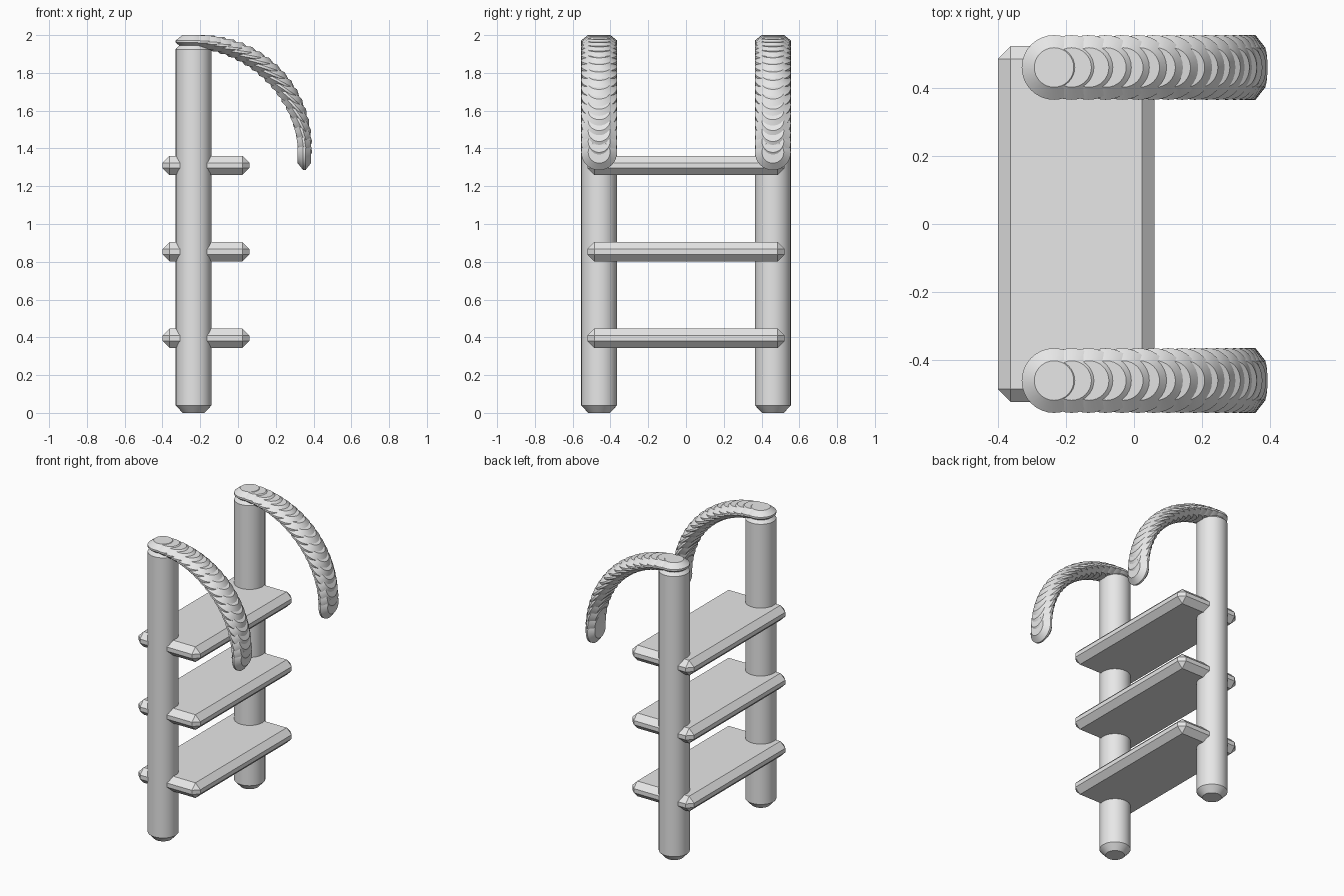
import bpy
import bmesh
from math import pi, sin, cos, radians
from mathutils import Matrix, Vector

if "Cube" in bpy.data.objects:
    bpy.data.objects.remove(bpy.data.objects["Cube"], do_unlink=True)

POST_X, POST_Y = -0.235, 0.46
RADIUS, CHAMFER = 0.095, 0.037
ARC_Z, ARC_RADIUS = 1.38, 0.586   # centre height and radius of the rail arc
DISC_STEPS = 18
TILT_LAG = radians(22)            # discs lie flatter than the arc halfway down

grey = bpy.data.materials.new("light_grey")
grey.use_nodes = True
color = (0.8, 0.8, 0.8, 1)
grey.diffuse_color = color
grey.node_tree.nodes["Principled BSDF"].inputs["Base Color"].default_value = color


def finish(name, bm):
    """Turn a bmesh into a smooth object with sharp chamfer edges."""
    bmesh.ops.recalc_face_normals(bm, faces=bm.faces)
    mesh = bpy.data.meshes.new(name)
    bm.to_mesh(mesh)
    bm.free()
    mesh.materials.append(grey)
    obj = bpy.data.objects.new(name, mesh)
    bpy.context.collection.objects.link(obj)
    bpy.ops.object.select_all(action='DESELECT')
    obj.select_set(True)
    bpy.context.view_layer.objects.active = obj
    bpy.ops.object.shade_smooth_by_angle(angle=radians(30))
    return obj


def add_turned(bm, height, chamfer_height, matrix, sides=32):
    """Chamfered cylinder centred on its own origin."""
    half = height / 2
    rim = half - chamfer_height
    profile = [(RADIUS - CHAMFER, -half), (RADIUS, -rim),
               (RADIUS, rim), (RADIUS - CHAMFER, half)]
    rings = []
    for r, z in profile:
        angles = [2 * pi * i / sides for i in range(sides)]
        rings.append([bm.verts.new(matrix @ Vector((r * cos(a), r * sin(a), z)))
                      for a in angles])
    for low, high in zip(rings, rings[1:]):
        for i in range(sides):
            j = (i + 1) % sides
            bm.faces.new((low[i], low[j], high[j], high[i]))
    bm.faces.new(rings[0][::-1])
    bm.faces.new(rings[-1])


for side, sign in (("left", 1), ("right", -1)):
    # the front faces -y, so the two uprights are back and front
    place = "back" if sign > 0 else "front"
    y = sign * POST_Y

    # Upright post
    bm = bmesh.new()
    height = 1.965
    add_turned(bm, height, 0.04, Matrix.Translation((POST_X, y, height / 2)))
    finish(place + "_post", bm)

    # Curved handrail of overlapping discs
    bm = bmesh.new()
    for k in range(DISC_STEPS + 1):
        t = k / DISC_STEPS * pi / 2
        spot = (POST_X + ARC_RADIUS * sin(t), y, ARC_Z + ARC_RADIUS * cos(t))
        tilt = t - TILT_LAG * sin(2 * t)
        add_turned(bm, 0.07, 0.029,
                   Matrix.Translation(spot) @ Matrix.Rotation(tilt, 4, 'Y'))
    finish(place + "_handrail", bm)

# Chamfered treads
for name, z in (("lower", 0.395), ("middle", 0.853), ("upper", 1.31)):
    bm = bmesh.new()
    bmesh.ops.create_cube(bm, size=1, matrix=Matrix.Translation((-0.17, 0, z))
                          @ Matrix.Diagonal((0.46, 1.045, 0.102, 1)))
    bmesh.ops.bevel(bm, geom=bm.edges[:], offset=0.037, segments=1,
                    affect='EDGES', profile=0.5)
    finish(name + "_tread", bm)
